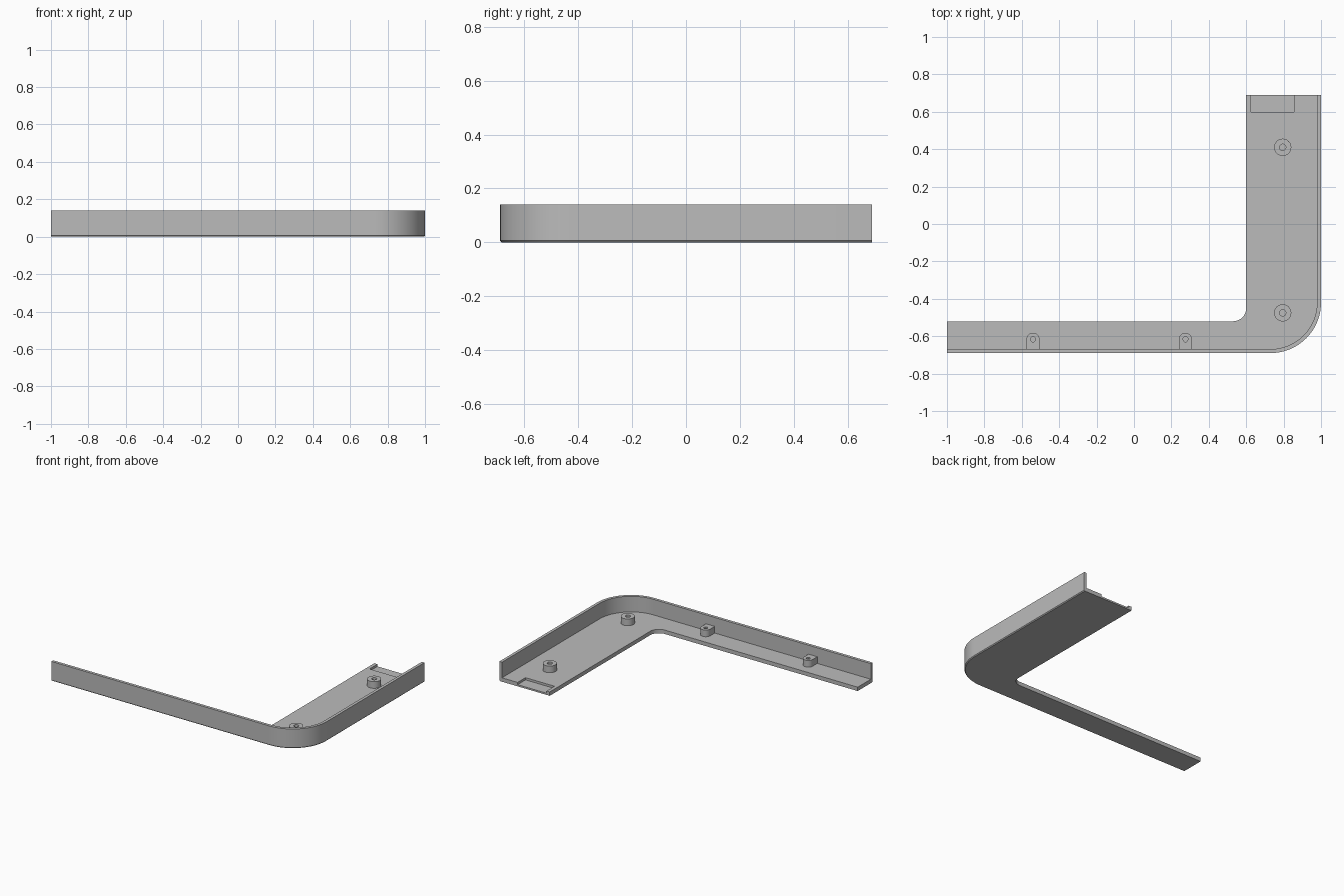
import bpy, bmesh, math

default = bpy.data.objects.get("Cube")
if default:
    bpy.data.objects.remove(default, do_unlink=True)

HEIGHT, FLOOR, WALL, CHAMFER = 0.14, 0.028, 0.021, 0.006
END_X, END_Y = -1.0, 0.69
STEPS = 24

grey = bpy.data.materials.new("plain grey")
grey.use_nodes = True
colour = (0.5, 0.5, 0.5, 1)
grey.diffuse_color = colour
grey.node_tree.nodes["Principled BSDF"].inputs["Base Color"].default_value = colour


def make_object(name, bm):
    bmesh.ops.recalc_face_normals(bm, faces=bm.faces)
    mesh = bpy.data.meshes.new(name)
    bm.to_mesh(mesh)
    bm.free()
    mesh.materials.append(grey)
    obj = bpy.data.objects.new(name, mesh)
    bpy.context.collection.objects.link(obj)
    return obj


def select_only(obj):
    bpy.ops.object.select_all(action="DESELECT")
    obj.select_set(True)
    bpy.context.view_layer.objects.active = obj


def smooth(obj):
    select_only(obj)
    bpy.ops.object.shade_smooth_by_angle(angle=math.radians(30))


def bend(cx, cy, r):
    """Straight run, quarter turn, straight run."""
    turn = [(cx + r * math.cos(a), cy + r * math.sin(a))
            for a in (math.pi / 2 * (i / STEPS - 1) for i in range(STEPS + 1))]
    return [(END_X, cy - r)] + turn + [(cx + r, END_Y)]


def outer(inset):
    return bend(0.73, -0.42, 0.27 - inset)


def skin(bm, rings, closed_rings, closed_loop):
    """Join rows of points (path, height) with quads."""
    rows = [[bm.verts.new((x, y, z)) for x, y in path] for path, z in rings]
    n = len(rows[0])
    pairs = list(zip(rows, rows[1:])) + ([(rows[-1], rows[0])] if closed_loop else [])
    for a, b in pairs:
        for i in range(n if closed_rings else n - 1):
            j = (i + 1) % n
            bm.faces.new((a[i], a[j], b[j], b[i]))
    return rows


# Angled tray: floor with an upright outer wall, lofted round the corner
inner_edge = bend(0.53, -0.45, 0.07)
bm = bmesh.new()
rows = skin(bm, [(outer(CHAMFER), 0), (outer(0), CHAMFER), (outer(0), HEIGHT),
                 (outer(WALL), HEIGHT), (outer(WALL), FLOOR),
                 (inner_edge, FLOOR), (inner_edge, 0)], False, True)
for end in (0, -1):
    bm.faces.new([row[end] for row in rows])
tray = make_object("corner_tray", bm)

# Shallow notch in the floor at the end of the wide arm
bm = bmesh.new()
bmesh.ops.create_cube(bm, size=1)
bmesh.ops.scale(bm, vec=(0.23, 0.2, 0.1), verts=bm.verts)
bmesh.ops.translate(bm, vec=(0.74, 0.7, 0.062), verts=bm.verts)
cutter = make_object("notch_cutter", bm)
cutter.hide_render = True
cut = tray.modifiers.new("notch", "BOOLEAN")
cut.operation, cut.solver, cut.object = "DIFFERENCE", "EXACT", cutter
select_only(tray)
bpy.ops.object.modifier_apply(modifier=cut.name)
bpy.data.objects.remove(cutter, do_unlink=True)
smooth(tray)


def boss(name, cx, cy, r, hole, back=None):
    """Screw boss with a blind hole; back gives it a flat tail to the wall."""
    sweep = math.pi if back else 2 * math.pi
    count = STEPS + 1 if back else 2 * STEPS
    step = sweep / (count - 1 if back else count)
    rim = [(r * math.cos(i * step), r * math.sin(i * step)) for i in range(count)]
    if back:
        rim += [(x * r, -back) for x in (-1, -0.6, -0.25, 0.25, 0.6, 1)]
    bore = [(hole * x / math.hypot(x, y), hole * y / math.hypot(x, y)) for x, y in rim]
    rim, bore = [[(cx + x, cy + y) for x, y in ring] for ring in (rim, bore)]
    low, top = FLOOR - 0.008, 0.076
    bm = bmesh.new()
    skin(bm, [(rim, low), (rim, top), (bore, top), (bore, low)], True, True)
    smooth(make_object(name, bm))


# Round bosses on the wide arm, tailed bosses on the narrow arm
for label, y in (("rear", 0.41), ("corner", -0.475)):
    boss(label + "_round_boss", 0.795, y, 0.046, 0.017)
for label, x in (("right", -0.54), ("left", 0.275)):
    boss(label + "_wall_boss", x, -0.617, 0.035, 0.014, back=0.06)
